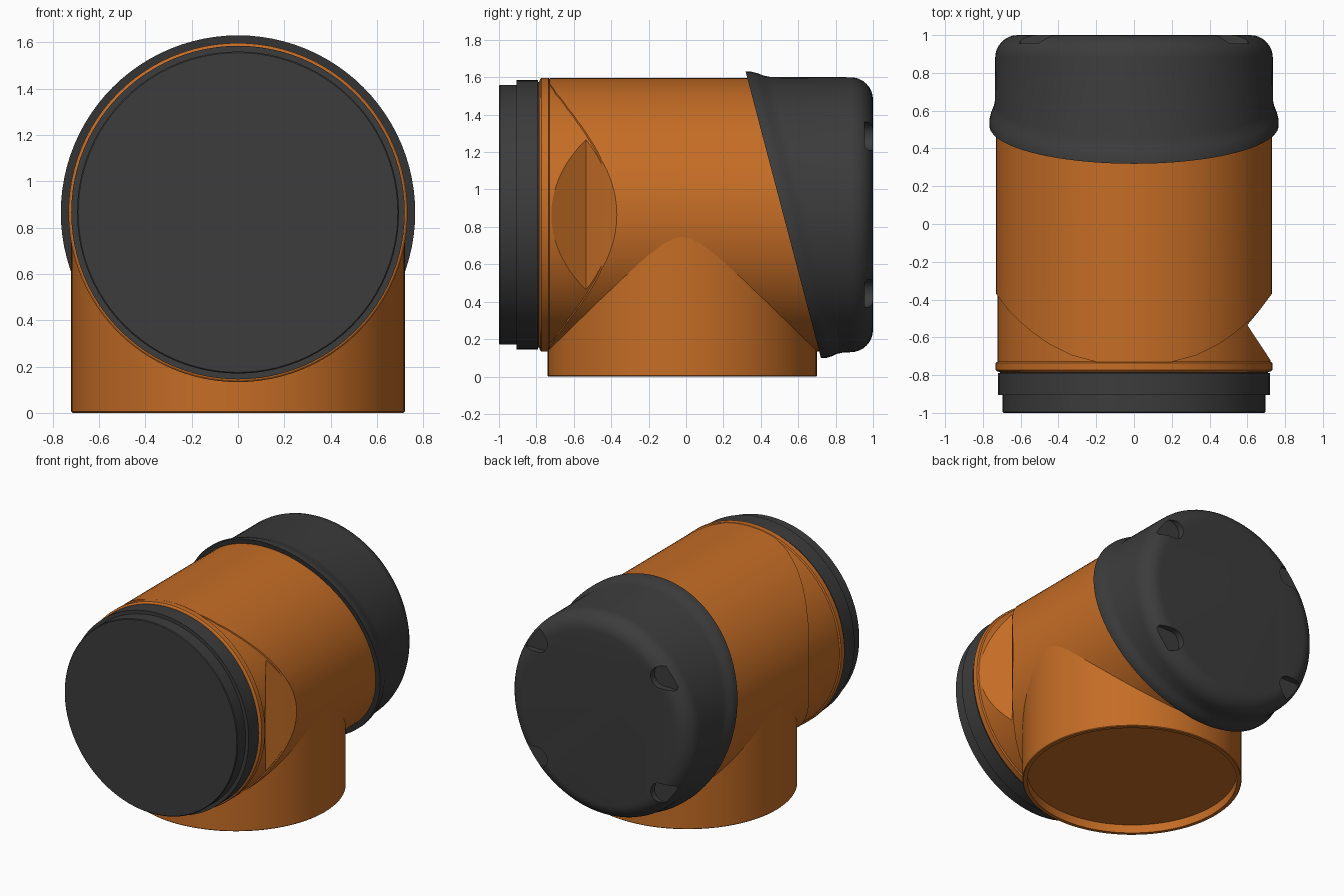
import bpy, bmesh, math
from mathutils import Vector, Matrix

if "Cube" in bpy.data.objects:
    bpy.data.objects.remove(bpy.data.objects["Cube"])

AXIS_Z = 0.865   # height of the horizontal barrel axis
SEG = 96


def material(name, rgb):
    m = bpy.data.materials.new(name)
    m.use_nodes = True
    m.diffuse_color = (*rgb, 1)
    bsdf = m.node_tree.nodes["Principled BSDF"]
    bsdf.inputs["Base Color"].default_value = (*rgb, 1)
    bsdf.inputs["Roughness"].default_value = 0.6
    return m


ORANGE = material("burnt orange", (0.56, 0.153, 0.019))
DARK = material("charcoal", (0.045, 0.045, 0.045))


def finish(bm, name, mat=None):
    bmesh.ops.recalc_face_normals(bm, faces=bm.faces)
    mesh = bpy.data.meshes.new(name)
    bm.to_mesh(mesh)
    bm.free()
    ob = bpy.data.objects.new(name, mesh)
    bpy.context.collection.objects.link(ob)
    if mat:
        mesh.materials.append(mat)
    return ob


def lathe(name, rings, place, mat):
    """Closed solid from (radius, height, slant) rings; slant tilts a ring."""
    bm = bmesh.new()
    loops = []
    for r, h, slant in rings:
        loop = []
        for i in range(SEG):
            a = math.tau * i / SEG
            u, v = r * math.cos(a), r * math.sin(a)
            loop.append(bm.verts.new(place @ Vector((u, v, h - slant * v))))
        loops.append(loop)
    for a, b in zip(loops, loops[1:]):
        for i in range(SEG):
            j = (i + 1) % SEG
            bm.faces.new((a[i], a[j], b[j], b[i]))
    bm.faces.new(loops[0])
    bm.faces.new(loops[-1])
    return finish(bm, name, mat)


def prism(name, points, place, low, high):
    """Flat outline extruded along its own normal, used as a cutter."""
    bm = bmesh.new()
    a = [bm.verts.new(place @ Vector((x, y, low))) for x, y in points]
    b = [bm.verts.new(place @ Vector((x, y, high))) for x, y in points]
    bm.faces.new(a)
    bm.faces.new(b)
    for i in range(len(a)):
        j = (i + 1) % len(a)
        bm.faces.new((a[i], a[j], b[j], b[i]))
    ob = finish(bm, name)
    ob.hide_render = True
    ob.hide_set(True)
    return ob


def cut(ob, cutter):
    mod = ob.modifiers.new(cutter.name, 'BOOLEAN')
    mod.operation, mod.solver, mod.object = 'DIFFERENCE', 'EXACT', cutter


def bake(ob):
    """Apply the cuts, then shade smooth with sharp edges kept."""
    bpy.ops.object.select_all(action='DESELECT')
    ob.select_set(True)
    bpy.context.view_layer.objects.active = ob
    for mod in list(ob.modifiers):
        bpy.ops.object.modifier_apply(modifier=mod.name)
    bpy.ops.object.shade_smooth_by_angle(angle=math.radians(25))


# local (u, v, h) becomes world (x, z, y) for parts on the barrel axis
BARREL = Matrix(((1, 0, 0, 0), (0, 0, 1, 0), (0, 1, 0, AXIS_Z), (0, 0, 0, 1)))
LEG = Matrix.Translation((0, -0.02, 0))
FLAT = Matrix.Identity(4)

# Orange barrel: core, slightly raised sleeve and front flange
core = lathe("barrel_core", [(0.722, -0.76, 0), (0.722, 0.85, 0)], BARREL, ORANGE)
sleeve = lathe("barrel_sleeve", [(0.73, -0.73, 0), (0.73, 0.84, 0)], BARREL, ORANGE)
flange = lathe("front_flange", [(0.71, -0.785, 0), (0.725, -0.78, 0), (0.732, -0.773, 0),
                                (0.732, -0.735, 0), (0.715, -0.725, 0)], BARREL, ORANGE)

# Curved relief on both flanks of the sleeve
relief = [(0.2, -0.73), (0.33, -0.695), (0.45, -0.635), (0.53, -0.58), (0.6, -0.52),
          (0.67, -0.45), (0.73, -0.37), (0.8, -0.26), (0.9, -0.26), (0.9, -0.8), (0.2, -0.8)]
for side, word in ((1, "left"), (-1, "right")):
    cut(sleeve, prism(word + "_relief_cutter", [(side * x, y) for x, y in relief], FLAT, -0.2, 2))

# Deep wedge notch on the left flank only
notch = prism("left_notch_cutter", [(0.6, -0.535), (0.67, -0.45), (0.73, -0.37), (0.8, -0.26),
                                    (0.9, -0.26), (0.9, -0.99)], FLAT, -0.2, 2)
cut(core, notch)
cut(sleeve, notch)

# Vertical socket with a shallow recess underneath
leg = lathe("lower_socket", [(0.69, 0.06, 0), (0.69, 0, 0), (0.715, 0, 0), (0.72, 0.005, 0),
                             (0.72, 0.8, 0)], LEG, ORANGE)

# Dark stepped collar at the front
collar = lathe("front_collar", [(0.69, -1, 0), (0.695, -0.995, 0), (0.695, -0.905, 0),
                                (0.72, -0.905, 0), (0.72, -0.79, 0), (0.71, -0.79, 0),
                                (0.71, -0.77, 0)], BARREL, DARK)

# Dark rear cap: slanted flared rim, straight wall, rounded back edge
TILT = 0.263
rings = [(0.7, 0.52, TILT), (0.765, 0.52, TILT), (0.765, 0.55, TILT), (0.757, 0.58, TILT),
         (0.744, 0.61, TILT), (0.737, 0.645, TILT)]
for i in range(9):
    a = math.pi / 2 * i / 8
    rings.append((0.615 + 0.12 * math.cos(a), 0.88 + 0.12 * math.sin(a), 0))
cap = lathe("rear_cap", rings, BARREL, DARK)

# Four finger slots sunk into the back edge
arc = [math.pi * (0.5 + i / 12) for i in range(13)]
slot = [(0.49 + 0.075 * math.cos(a), 0.075 * math.sin(a)) for a in arc]
slot += [(0.6, -0.075), (0.63, 0), (0.6, 0.075)]
for sx in (1, -1):
    for sz in (1, -1):
        word = ("upper" if sz > 0 else "lower") + ("_left" if sx > 0 else "_right")
        cut(cap, prism(word + "_slot_cutter", [(sx * x, sz * 0.42 + z) for x, z in slot],
                       BARREL, 0.955, 1.1))

for ob in (core, sleeve, flange, leg, collar, cap):
    bake(ob)
for ob in [o for o in bpy.data.objects if o.name.endswith("_cutter")]:
    bpy.data.objects.remove(ob)
